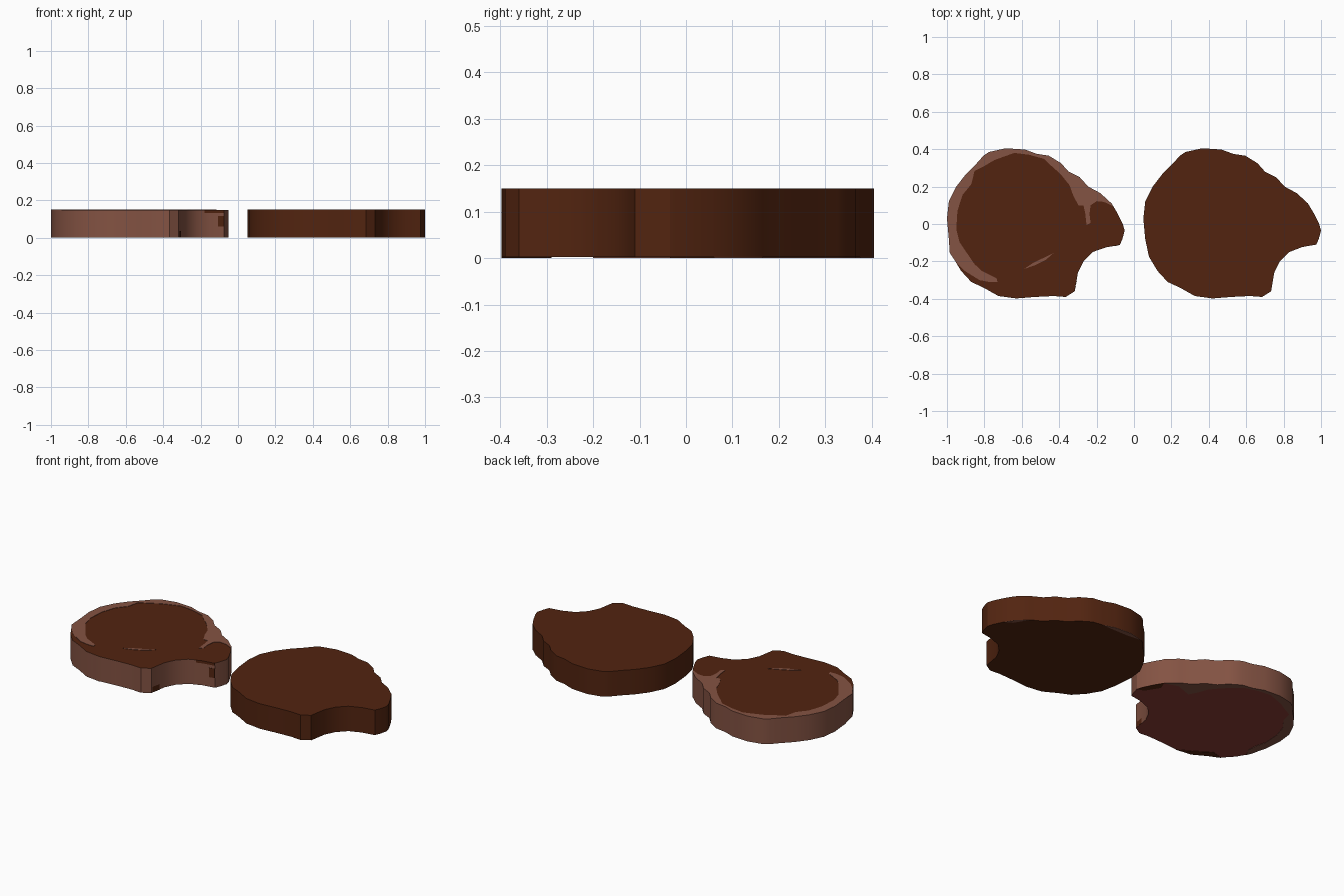
import bpy, bmesh, math

if "Cube" in bpy.data.objects:
    bpy.data.objects.remove(bpy.data.objects["Cube"])

H = 0.148      # body height
T = 0.002      # thickness of the colour plates


def srgb(r, g, b):
    f = lambda c: c / 12.92 if c <= 0.04045 else ((c + 0.055) / 1.055) ** 2.4
    return tuple(f(c / 255) for c in (r, g, b)) + (1,)


def material(name, rgb):
    m = bpy.data.materials.new(name)
    m.diffuse_color = srgb(*rgb)
    m.use_nodes = True
    m.node_tree.nodes["Principled BSDF"].inputs["Base Color"].default_value = m.diffuse_color
    return m


DARK = material("dark brown", (82, 36, 16))
LIGHT = material("light brown", (132, 83, 67))
RED = material("reddish brown", (138, 60, 52))

# Outline of the right-hand piece, clockwise from the upper left
OUT = [(.275, .385), (.365, .405), (.468, .398), (.53, .375), (.595, .365),
       (.66, .325), (.70, .28), (.76, .25), (.805, .20), (.87, .165),
       (.93, .11), (.96, .06), (.99, 0), (1, -.035), (.988, -.08),
       (.975, -.11), (.90, -.123), (.83, -.15), (.78, -.20), (.75, -.26),
       (.733, -.36), (.685, -.39), (.62, -.385), (.52, -.39), (.42, -.398),
       (.325, -.385), (.245, -.34), (.18, -.31), (.125, -.25), (.08, -.175),
       (.06, -.08), (.05, .03), (.06, .12), (.10, .2), (.15, .265),
       (.205, .32), (.245, .365)]
LEFT = [(x - 1.05, y) for x, y in OUT]


def prism(name, pts, z0, z1, mats, rule=None):
    """Extrude a closed outline from z0 to z1; rule picks a material by normal."""
    bm = bmesh.new()
    f = bm.faces.new([bm.verts.new((x, y, z0)) for x, y in pts])
    r = bmesh.ops.extrude_face_region(bm, geom=[f], use_keep_orig=True)
    for v in r["geom"]:
        if isinstance(v, bmesh.types.BMVert):
            v.co.z = z1
    bmesh.ops.recalc_face_normals(bm, faces=bm.faces)
    if rule:
        for f in bm.faces:
            f.material_index = rule(f.normal)
    me = bpy.data.meshes.new(name)
    bm.to_mesh(me)
    bm.free()
    ob = bpy.data.objects.new(name, me)
    bpy.context.collection.objects.link(ob)
    for m in mats:
        me.materials.append(m)
    bpy.ops.object.select_all(action="DESELECT")
    ob.select_set(True)
    bpy.context.view_layer.objects.active = ob
    bpy.ops.object.shade_smooth_by_angle(angle=math.radians(30))
    return ob


def wall_patch(name, pts, z0, z1, mat):
    """Thin plate lying on the front wall along a run of points."""
    prism(name, pts + [(x, y - T) for x, y in reversed(pts)], z0, z1, [mat])


# Two slices: one dark all over, one with a light rim and red underside
prism("cooked_slice", OUT, T, H + T, [DARK])
prism("rimmed_slice", LEFT, T, H, [DARK, LIGHT, RED],
      lambda n: 0 if n.z > .5 else 2 if n.z < -.5 else 1)

# Light rim on top: outer edge follows the outline from lower left to the tip
outer = LEFT[30:] + LEFT[:11]
inner = [(-.115, .096), (-.16, .118), (-.2, .122), (-.232, .10), (-.238, .053),
         (-.232, .005), (-.254, -.005), (-.26, .053), (-.27, .10), (-.297, .10),
         (-.324, .15), (-.345, .208), (-.393, .267), (-.452, .32), (-.48, .348),
         (-.56, .37), (-.64, .38), (-.746, .342), (-.80, .31), (-.853, .283),
         (-.869, .214), (-.917, .155), (-.944, .07), (-.95, -.027),
         (-.933, -.096), (-.89, -.16), (-.853, -.214), (-.815, -.25),
         (-.735, -.29), (-.73, -.31), (-.773, -.31), (-.826, -.30),
         (-.906, -.25), (-.955, -.20), (-.985, -.155)]
prism("top_rim", outer + inner, H, H + T, [LIGHT])
prism("top_streak", [(-.586, -.24), (-.543, -.21), (-.43, -.155),
                     (-.473, -.193), (-.527, -.22)], H, H + T, [LIGHT])

# Rim and dark spots on the underside
inner_low = [(-.16, .12), (-.20, .135)] + inner[9:25] + [(-.93, -.15), (-.955, -.2)]
prism("bottom_rim", outer + inner_low, 0, T, [LIGHT])
prism("bottom_tip_spot", LEFT[10:14] + [(-.09, -.02), (-.14, .06)], 0, T, [DARK])
prism("bottom_edge_spot", LEFT[24:28] + [(-.80, -.29), (-.72, -.345)], 0, T, [DARK])
prism("cooked_bottom_spot_a", OUT[0:4] + [(.45, .375), (.36, .375)], 0, T, [LIGHT])
prism("cooked_bottom_spot_b", OUT[9:12] + [(.92, .085)], 0, T, [LIGHT])

# Dark spots on the wall of the bite
tip = [LEFT[15], LEFT[16], (-.18, -.134)]
wall_patch("bite_spot_upper", tip, .133, H, DARK)
wall_patch("bite_spot_lower", [LEFT[15], (-.108, -.1175)], .06, .115, DARK)
wall_patch("bite_spot_corner", [(-.305, -.30), (-.315, -.35)], T, .035, DARK)
